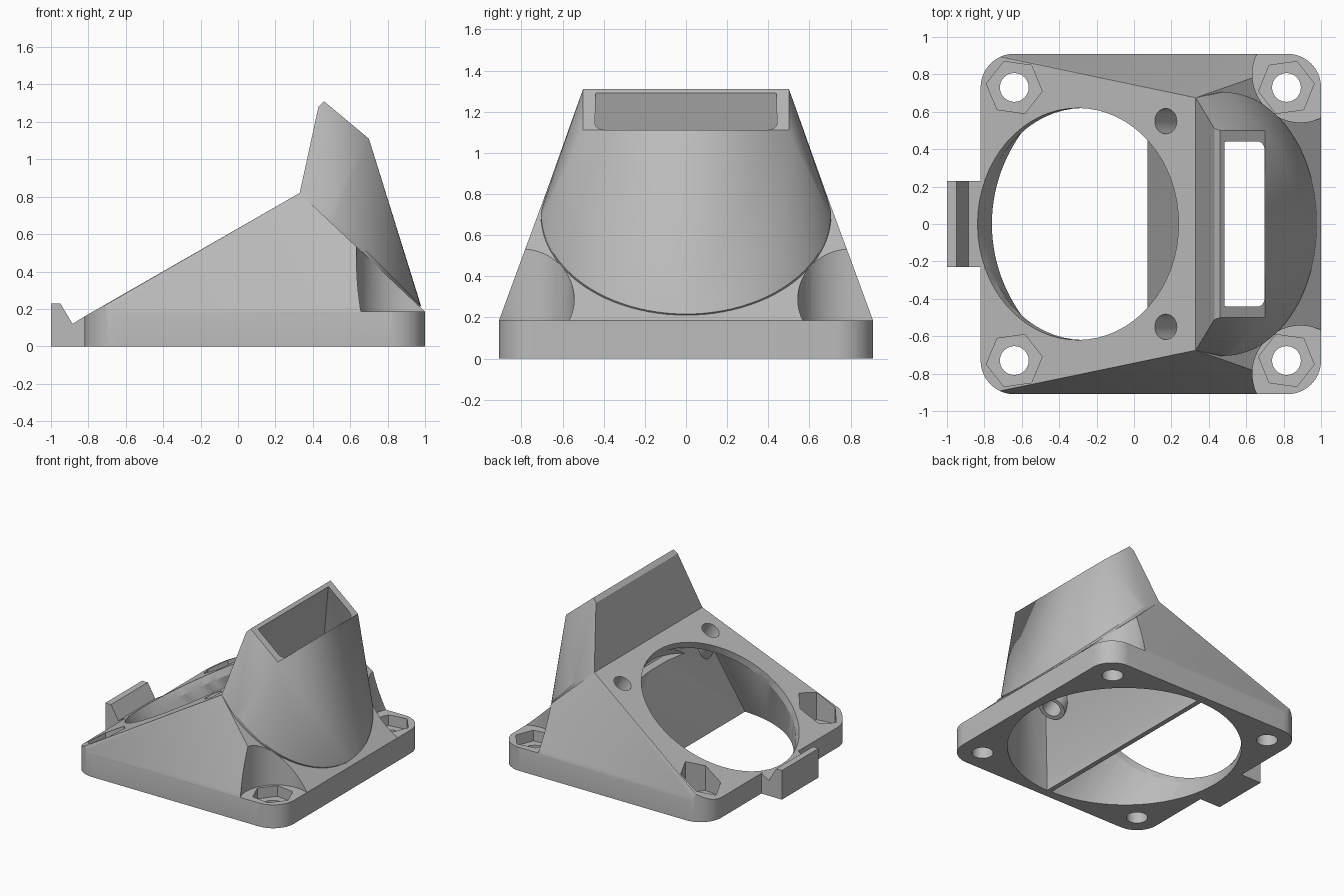
import bpy, bmesh
from math import sin, cos, radians, sqrt, atan2
from mathutils import Vector, Matrix

cube = bpy.data.objects.get("Cube")
if cube:
    bpy.data.objects.remove(cube, do_unlink=True)

grey = bpy.data.materials.new("plain grey")
grey.use_nodes = True
colour = (0.5, 0.5, 0.5, 1)
grey.diffuse_color = colour
grey.node_tree.nodes["Principled BSDF"].inputs["Base Color"].default_value = colour


def make(name, bm):
    bmesh.ops.recalc_face_normals(bm, faces=bm.faces)
    mesh = bpy.data.meshes.new(name)
    bm.to_mesh(mesh)
    bm.free()
    mesh.materials.append(grey)
    ob = bpy.data.objects.new(name, mesh)
    bpy.context.scene.collection.objects.link(ob)
    return ob


def hull(name, points):
    bm = bmesh.new()
    for p in points:
        bm.verts.new(p)
    result = bmesh.ops.convex_hull(bm, input=bm.verts[:])
    loose = [v for v in bm.verts if not v.link_faces]
    bmesh.ops.delete(bm, geom=loose, context='VERTS')
    bmesh.ops.dissolve_limit(bm, angle_limit=radians(0.5), verts=bm.verts[:], edges=bm.edges[:])
    return make(name, bm)


def prism(name, profile, vector):
    bm = bmesh.new()
    face = bm.faces.new([bm.verts.new(p) for p in profile])
    moved = bmesh.ops.extrude_face_region(bm, geom=[face])["geom"]
    bmesh.ops.translate(bm, vec=vector, verts=[v for v in moved if isinstance(v, bmesh.types.BMVert)])
    return make(name, bm)


def arc(centre, radius, u, v, start=0, end=360, steps=64):
    full = end - start == 360
    angles = [radians(start + (end - start) * i / steps) for i in range(steps + (not full))]
    return [Vector(centre) + radius * (u * cos(a) + v * sin(a)) for a in angles]


def boolean(target, tool, operation):
    mod = target.modifiers.new("cut", 'BOOLEAN')
    mod.operation, mod.object, mod.solver = operation, tool, 'EXACT'
    bpy.context.view_layer.objects.active = target
    bpy.ops.object.modifier_apply(modifier=mod.name)
    bpy.data.objects.remove(tool, do_unlink=True)


def both(*points):
    return [Vector((x, s * y, z)) for x, y, z in points for s in (-1, 1)]


X, Y, Z = Vector((1, 0, 0)), Vector((0, 1, 0)), Vector((0, 0, 1))
tilt = atan2(0.66, 1.15)
slope = Vector((cos(tilt), 0, sin(tilt)))
normal = Vector((-sin(tilt), 0, cos(tilt)))

# Wedge body with its base plate, trimmed to rounded corners
body = hull("fan_duct", both((-0.82, 0.91, 0), (1, 0.91, 0), (-0.82, 0.91, 0.16),
                             (-0.77, 0.905, 0.185), (1, 0.91, 0.185), (0.33, 0.675, 0.82)))
corners = []
for x in (-0.64, 0.82):
    for y in (-0.73, 0.73):
        corners += arc((x, y, -0.1), 0.18, X, Y)
outline = hull("outline", corners + [p + Z * 1.2 for p in corners])
boolean(body, outline, 'INTERSECT')

# Round clearances above the two plate corners by the duct
for side in (-1, 1):
    ring = arc((0.89, side * 0.8, 0.185), 0.257, X, Y)
    boolean(body, prism("clearance", ring, Z), 'DIFFERENCE')

# Duct lofted from a tilted half disc to the outlet
down = Vector((1, 0, -1)).normalized()
half = arc((0.48, 0, 0.715), 0.705, Y, down, 0, 180, 48)
lip = [p - Vector((0.03, 0, 0.03)) for p in half]
duct = hull("duct", half + lip + both((0.33, 0.675, 0.82), (0.43, 0.511, 1.28),
                                      (0.46, 0.5, 1.31), (0.70, 0.5, 1.11)))
boolean(body, duct, 'UNION')

# Notched clip tab
tab = [(-1, 0), (-1, 0.23), (-0.95, 0.23), (-0.885, 0.12), (-0.815, 0.163), (-0.78, 0.16), (-0.78, 0)]
boolean(body, prism("tab", [(x, -0.23, z) for x, z in tab], Y * 0.46), 'UNION')

# Intake chamber below the sloping lid, and its round opening
mouth = Vector((-0.30, 0, 0.46))
floor = (0.09, 0, -0.01)
intake = hull("intake", arc(floor, 0.845, X, Y, 91.4, 268.6)
              + arc(mouth - normal * 0.06, 0.62, slope, Y) + both((0.2, 0.58, 0.62)))
boolean(body, intake, 'DIFFERENCE')
opening = prism("opening", arc(mouth - normal * 0.12, 0.62, slope, Y), normal * 0.2)
boolean(body, opening, 'DIFFERENCE')

# Outlet chamber on the other side of the thin partition
base = arc(floor, 0.845, X, Y, -88.6, 88.6)
outlet = hull("outlet", base + [p + Z * 0.1 for p in base]
              + arc((0.48, 0, 0.715), 0.62, Y, down, 0, 180, 48)
              + both((0.495, 0.425, 1.33), (0.68, 0.425, 1.18), (0.495, 0.425, 1.2), (0.68, 0.425, 1.1)))
boolean(body, outlet, 'DIFFERENCE')

# Screw bosses under the lid with their holes
for side in (-1, 1):
    spot = Vector((0.17, side * 0.55, 0.728))
    boss = prism("boss", arc(spot - normal * 0.05, 0.1, slope, Y, steps=32), normal * -0.24)
    boolean(body, boss, 'UNION')
    hole = prism("hole", arc(spot + normal * 0.1, 0.068, slope, Y, steps=32), normal * -0.55)
    boolean(body, hole, 'DIFFERENCE')

# Corner bolt holes with hexagonal nut pockets
for x, turn in ((-0.64, -8), (0.815, 8)):
    for side in (-1, 1):
        start = turn * side
        pocket = arc((x, side * 0.73, 0.1), 0.15, X, Y, start, start + 360, 6)
        boolean(body, prism("pocket", pocket, Z * 0.4), 'DIFFERENCE')
        bolt = arc((x, side * 0.73, -0.1), 0.077, X, Y, steps=32)
        boolean(body, prism("bolt", bolt, Z * 0.4), 'DIFFERENCE')

bpy.ops.object.select_all(action='DESELECT')
body.select_set(True)
bpy.context.view_layer.objects.active = body
bpy.ops.object.shade_smooth_by_angle(angle=radians(25))
